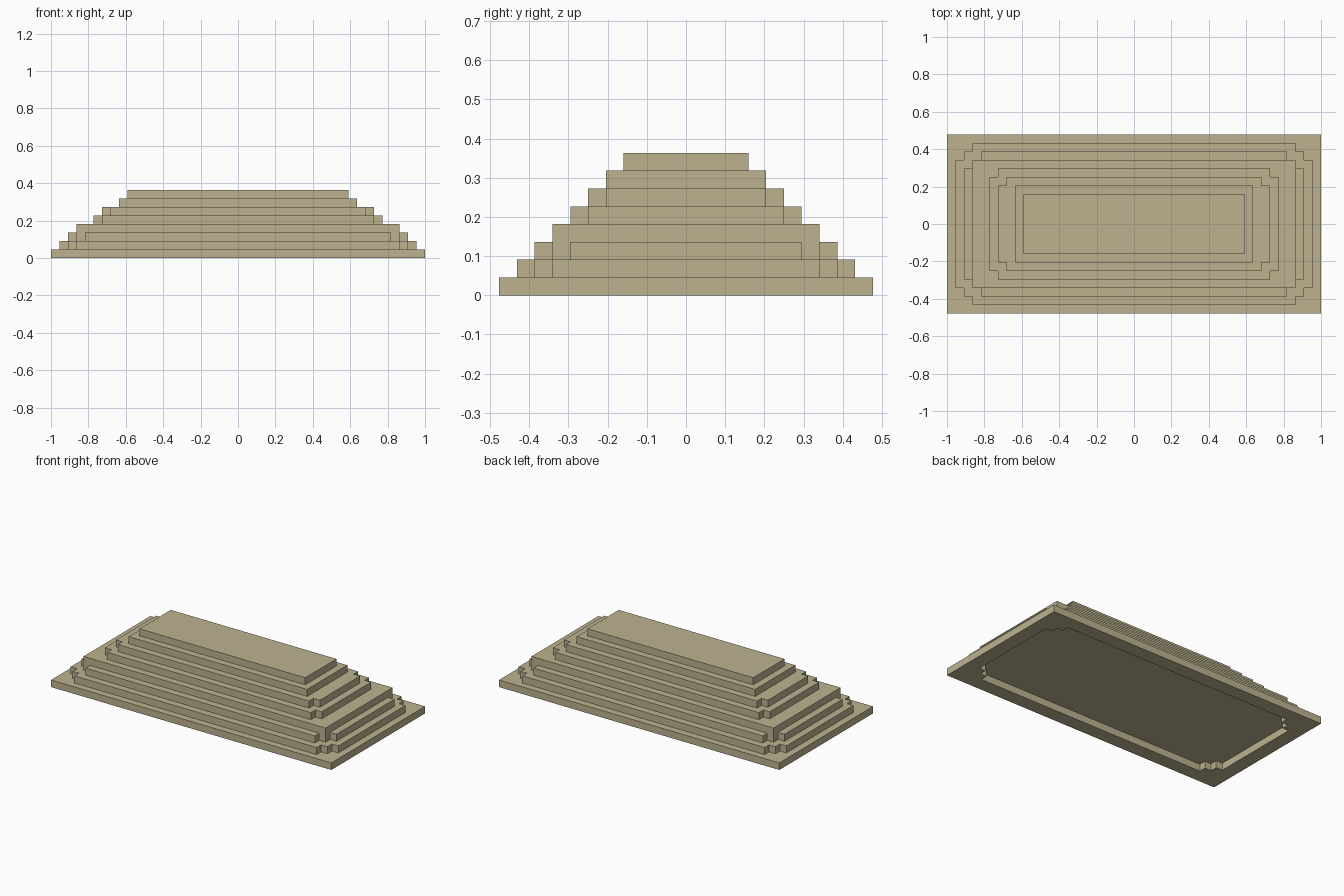
import bpy
import bmesh

if "Cube" in bpy.data.objects:
    bpy.data.objects.remove(bpy.data.objects["Cube"], do_unlink=True)

U = 2 / 44  # one step: the tread, the riser and the corner notch

stone = bpy.data.materials.new("sandstone")
stone.use_nodes = True
colour = (0.51, 0.45, 0.28, 1)
stone.diffuse_color = colour
bsdf = next(n for n in stone.node_tree.nodes if n.type == "BSDF_PRINCIPLED")
bsdf.inputs["Base Color"].default_value = colour
bsdf.inputs["Roughness"].default_value = 0.9


def outline(half_x, half_y, notches):
    """Rectangle whose corners are cut back in square notches, in steps."""
    quarter = []
    for i in range(notches + 1):
        if i:
            quarter.append((half_x - i + 1, half_y - notches + i))
            quarter[-1] = (half_x - i, half_y - notches + i - 1)
        quarter.append((half_x - i, half_y - notches + i))
    # each quarter runs from the x side round to the y side
    back = quarter[::-1]
    return (quarter + [(-x, y) for x, y in back]
            + [(-x, -y) for x, y in quarter] + [(x, -y) for x, y in back])


def slab(name, level, loops):
    """Flat slab one step high; a second loop becomes an opening."""
    bm = bmesh.new()
    for loop in loops:
        verts = [bm.verts.new((x * U, y * U, level * U)) for x, y in loop]
        for a, b in zip(verts, verts[1:] + verts[:1]):
            bm.edges.new((a, b))
    bmesh.ops.triangle_fill(bm, use_beauty=True, edges=bm.edges[:],
                            normal=(0, 0, 1))
    grown = bmesh.ops.extrude_face_region(bm, geom=bm.faces[:],
                                          use_keep_orig=True)
    top = [g for g in grown["geom"] if isinstance(g, bmesh.types.BMVert)]
    bmesh.ops.translate(bm, verts=top, vec=(0, 0, U))
    bmesh.ops.recalc_face_normals(bm, faces=bm.faces[:])
    bmesh.ops.dissolve_limit(bm, angle_limit=0.01, verts=bm.verts[:],
                             edges=bm.edges[:])
    mesh = bpy.data.meshes.new(name)
    bm.to_mesh(mesh)
    bm.free()
    mesh.materials.append(stone)
    obj = bpy.data.objects.new(name, mesh)
    bpy.context.collection.objects.link(obj)


# Base plinth: a frame, open underneath
slab("base_frame", 0, [outline(22, 10.5, 0), outline(20, 8.5, 2)])

# Terraces: half length, half width and corner notches, from the bottom up
terraces = [(21, 9.5, 2), (20, 8.5, 2), (19, 7.5, 0), (17, 6.5, 1),
            (16, 5.5, 1), (14, 4.5, 0), (13, 3.5, 0)]
for level, shape in enumerate(terraces, 1):
    slab(f"terrace_{level}", level, [outline(*shape)])
